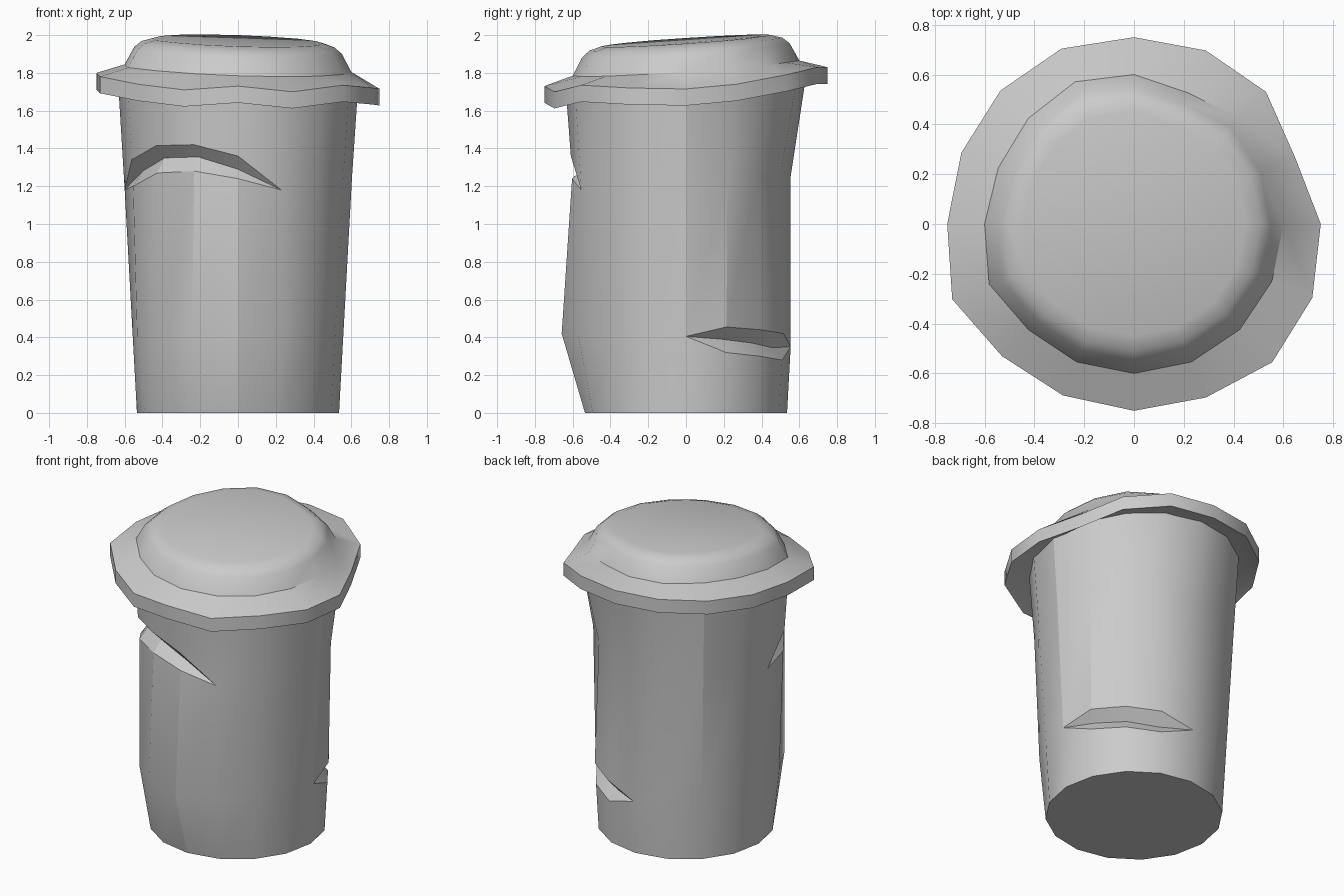
import bpy, bmesh
from math import cos, sin, pi

if "Cube" in bpy.data.objects:
    bpy.data.objects.remove(bpy.data.objects["Cube"])

N = 16


def polar(k, r, z):
    a = 2 * pi * k / N
    return (r * cos(a), r * sin(a), z)


def loft(name, rings, angle):
    """Skin a stack of 16-point rings and cap both ends."""
    bm = bmesh.new()
    vs = [[bm.verts.new(p) for p in ring] for ring in rings]
    for a, b in zip(vs, vs[1:]):
        for k in range(N):
            j = (k + 1) % N
            bm.faces.new((a[k], a[j], b[j], b[k]))
    bm.faces.new(vs[0][::-1])
    bm.faces.new(vs[-1])
    bmesh.ops.remove_doubles(bm, verts=bm.verts, dist=0.0005)
    bmesh.ops.recalc_face_normals(bm, faces=bm.faces)
    me = bpy.data.meshes.new(name)
    bm.to_mesh(me)
    bm.free()
    ob = bpy.data.objects.new(name, me)
    bpy.context.collection.objects.link(ob)
    bpy.ops.object.select_all(action='DESELECT')
    ob.select_set(True)
    bpy.context.view_layer.objects.active = ob
    bpy.ops.object.shade_smooth_by_angle(angle=angle)
    return ob


def tilt(k, r):
    """Height of the crooked lid at a given point."""
    x, y, _ = polar(k, r, 0)
    return 1.825 + 0.067 * y - 0.033 * x


# Body: tapered can with bulges, and a creased dent in each middle band
def wall(z):
    return 0.535 + 0.055 * z


bulge_low = {9: 0.02, 10: 0.045, 11: 0.08, 12: 0.10, 13: 0.06, 14: 0.015}
bulge_high = {1: -0.03, 2: -0.07, 3: -0.065, 4: -0.05, 5: -0.02}
# column: (low, crease, high) heights; tips have one height
dent_low = {0: (0.405,) * 3, 1: (0.32, 0.39, 0.455), 2: (0.30, 0.37, 0.44),
            3: (0.28, 0.345, 0.42), 4: (0.35,) * 3}
dent_high = {8: (1.18,) * 3, 9: (1.20, 1.28, 1.34), 10: (1.27, 1.35, 1.415),
             11: (1.28, 1.355, 1.42), 12: (1.24, 1.29, 1.36), 13: (1.18,) * 3}


def band(z0, bulge, dent, depth):
    rings = [[], [], []]
    for k in range(N):
        zs = dent.get(k, (z0,) * 3)
        for i, z in enumerate(zs):
            r = wall(z) + bulge.get(k, 0)
            if i == 1 and zs[0] != zs[2]:
                r -= depth
            rings[i].append(polar(k, r, z))
    return rings


body = [[polar(k, 0.535, 0) for k in range(N)]]
body += band(0.42, bulge_low, dent_low, 0.06)
body += band(1.25, bulge_high, dent_high, 0.06)
body.append([polar(k, 0.635, tilt(k, 0.635) - 0.09) for k in range(N)])
loft("can_body", body, 0.42)

# Lid: warped brim with a low rounded dome
brim_r = [.75, .70, .75, .754, .75, .762, .758, .75,
          .75, .79, .75, .745, .75, .754, .785, .775]
brim_z = [1.715, 1.74, 1.79, 1.83, 1.83, 1.83, 1.82, 1.81,
          1.80, 1.78, 1.74, 1.71, 1.73, 1.70, 1.735, 1.72]
dome_r = {3: .57, 5: .618, 9: .63, 7: .59}

lid = [[polar(k, 0.6, tilt(k, 0.6) - 0.09) for k in range(N)],
       [polar(k, brim_r[k], brim_z[k] - 0.088) for k in range(N)],
       [polar(k, brim_r[k], brim_z[k]) for k in range(N)]]
for s, h in ((1, 0), (0.915, 0.095), (0.85, 0.127), (0.75, 0.145)):
    lid.append([polar(k, dome_r.get(k, 0.6) * s, tilt(k, 0.6 * s) + h)
                for k in range(N)])
loft("lid", lid, 0.6)
